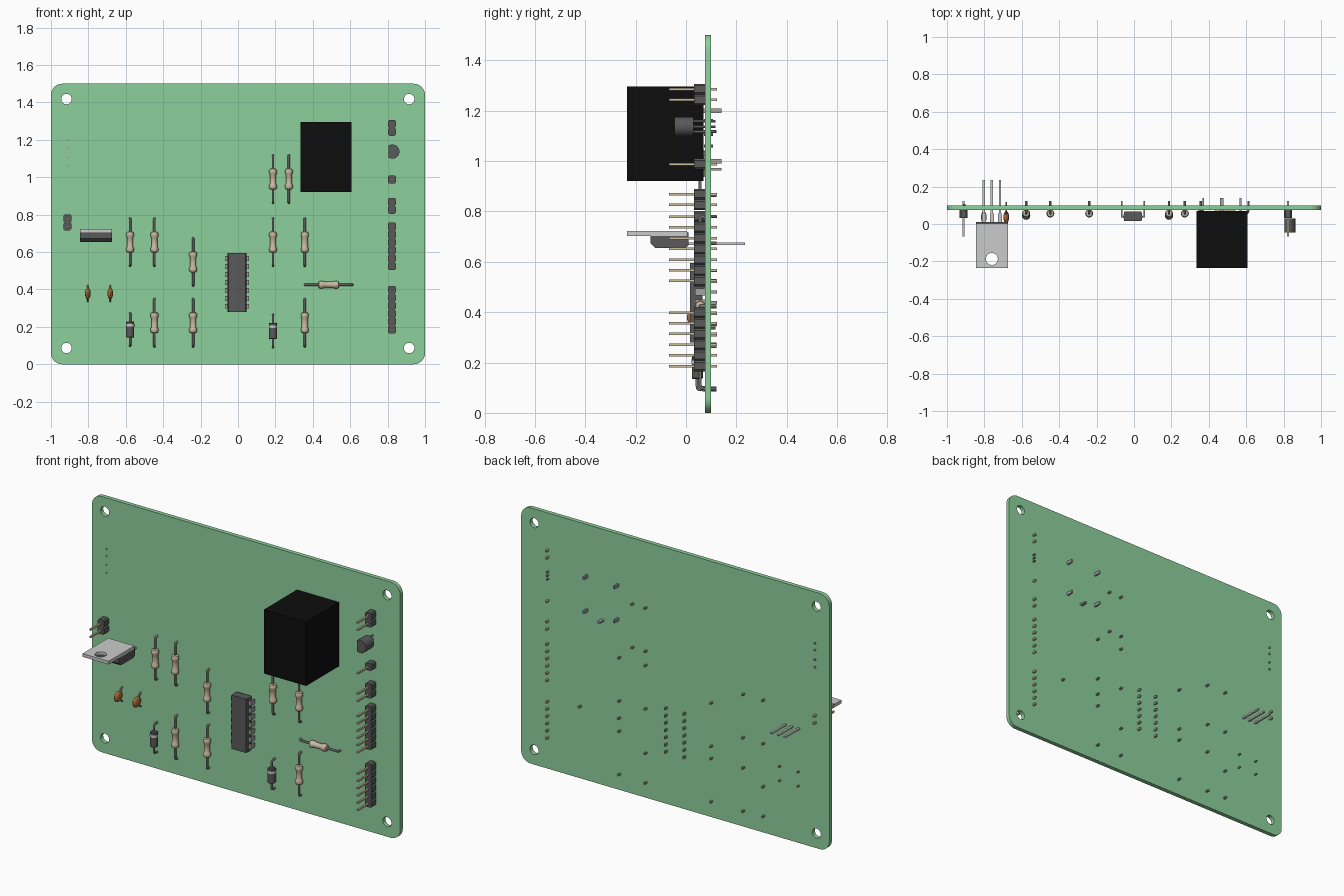
import bpy, bmesh
from math import pi, sin, cos, radians
from mathutils import Matrix, Vector

if "Cube" in bpy.data.objects:
    bpy.data.objects.remove(bpy.data.objects["Cube"])


def material(name, *rgb):
    m = bpy.data.materials.new(name)
    m.diffuse_color = (*rgb, 1)
    m.use_nodes = True
    m.node_tree.nodes["Principled BSDF"].inputs["Base Color"].default_value = m.diffuse_color
    return m


GREEN = material("board_green", 0.27, 0.63, 0.33)
TAN = material("resistor_tan", 0.58, 0.48, 0.35)
GOLD = material("pin_gold", 0.62, 0.52, 0.34)
METAL = material("lead_metal", 0.36, 0.36, 0.34)
BRIGHT = material("tab_metal", 0.6, 0.6, 0.58)
DARK = material("dark_plastic", 0.1, 0.1, 0.1)
BLACK = material("relay_black", 0.004, 0.004, 0.004)
BROWN = material("capacitor_brown", 0.42, 0.15, 0.04)


def finish(bm, name, mat, smooth=True):
    bmesh.ops.remove_doubles(bm, verts=bm.verts, dist=1e-5)
    bmesh.ops.recalc_face_normals(bm, faces=bm.faces)
    me = bpy.data.meshes.new(name)
    bm.to_mesh(me)
    bm.free()
    if smooth:
        me.shade_smooth()
        me.set_sharp_from_angle(angle=radians(35))
    me.materials.append(mat)
    ob = bpy.data.objects.new(name, me)
    bpy.context.collection.objects.link(ob)
    return ob


def curve_bmesh(loops, cyclic, **settings):
    """Evaluate a temporary curve made of poly splines into a bmesh."""
    cu = bpy.data.curves.new("temp", 'CURVE')
    for k, v in settings.items():
        setattr(cu, k, v)
    for pts in loops:
        sp = cu.splines.new('POLY')
        sp.points.add(len(pts) - 1)
        for p, co in zip(sp.points, pts):
            p.co = (*co, 1) if len(co) == 3 else (*co, 0, 1)
        sp.use_cyclic_u = cyclic
    ob = bpy.data.objects.new("temp", cu)
    bpy.context.collection.objects.link(ob)
    dg = bpy.context.evaluated_depsgraph_get()
    me = bpy.data.meshes.new_from_object(ob.evaluated_get(dg))
    bm = bmesh.new()
    bm.from_mesh(me)
    bpy.data.objects.remove(ob)
    bpy.data.curves.remove(cu)
    bpy.data.meshes.remove(me)
    return bm


def plate(name, loops, lo, hi, axes, mat):
    """Outline with optional holes, drawn in two axes, extruded along the third."""
    bm = curve_bmesh(loops, True, dimensions='2D', fill_mode='BOTH', extrude=(hi - lo) / 2)
    order = [axes.index(a) if a in axes else 2 for a in "xyz"]
    for v in bm.verts:
        c = (v.co.x, v.co.y, v.co.z + (lo + hi) / 2)
        v.co = [c[i] for i in order]
    return finish(bm, name, mat)


def wires(name, paths, r, mat=METAL):
    bm = curve_bmesh(paths, False, dimensions='3D', fill_mode='FULL', bevel_depth=r,
                     bevel_resolution=2, use_fill_caps=True)
    return finish(bm, name, mat)


def boxes(name, items, mat):
    """Several boxes in one mesh, each given by its low and high corner."""
    bm = bmesh.new()
    for lo, hi in items:
        lo, hi = Vector(lo), Vector(hi)
        bmesh.ops.create_cube(bm, size=1, matrix=Matrix.Translation((lo + hi) / 2)
                              @ Matrix.Diagonal((*(hi - lo), 1)))
    return finish(bm, name, mat, False)


def lathe(name, profile, centre, mat, along_x=False, n=20):
    bm = bmesh.new()
    rings = [[bm.verts.new((r * cos(2 * pi * i / n), r * sin(2 * pi * i / n), t))
              for i in range(n)] for r, t in profile]
    for a, b in zip(rings, rings[1:]):
        for i in range(n):
            bm.faces.new((a[i], a[(i + 1) % n], b[(i + 1) % n], b[i]))
    bm.faces.new(rings[0])
    bm.faces.new(rings[-1])
    turn = Matrix.Rotation(pi / 2, 4, 'Y') if along_x else Matrix()
    bm.transform(Matrix.Translation(centre) @ turn)
    return finish(bm, name, mat)


def arc(cx, cy, r, a0, a1, n):
    return [(cx + r * cos(radians(a0 + (a1 - a0) * i / n)),
             cy + r * sin(radians(a0 + (a1 - a0) * i / n))) for i in range(n + 1)]


def circle(cx, cy, r, n=28):
    return arc(cx, cy, r, 0, 360, n)[:-1]


# Board with rounded corners and four mounting holes
R = 0.06
outline = (arc(1 - R, R, R, -90, 0, 8) + arc(1 - R, 1.5 - R, R, 0, 90, 8)
           + arc(R - 1, 1.5 - R, R, 90, 180, 8) + arc(R - 1, R, R, 180, 270, 8))
holes = [circle(x, z, 0.028) for x in (-0.917, 0.915) for z in (0.087, 1.418)]
plate("circuit_board", [outline] + holes, 0.075, 0.1, "xz", GREEN)


# Axial parts: one bent lead through a turned body
def axial_lead(name, x, z, half, y, along_x=False):
    side = [(0.122, 0), (0.078, 0), (y + 0.006, 0.003), (y + 0.001, 0.008), (y, 0.016)]
    path = [(yy, -half + d) for yy, d in side] + [(yy, half - d) for yy, d in reversed(side)]
    pts = [(x + t, yy, z) if along_x else (x, yy, z + t) for yy, t in path]
    wires(name, [pts], 0.0065)


half_body = [(0.008, 0.056), (0.017, 0.053), (0.021, 0.046), (0.021, 0.032), (0.0165, 0.024)]
resistor_profile = [(r, -t) for r, t in half_body] + half_body[::-1]
resistors = [(0.187, 0.99), (0.272, 0.99), (-0.577, 0.653), (-0.447, 0.653), (0.187, 0.653),
             (0.357, 0.653), (-0.24, 0.547), (-0.447, 0.222), (-0.24, 0.222), (0.357, 0.222),
             (0.485, 0.425)]
for i, (x, z) in enumerate(resistors):
    flat = i == len(resistors) - 1
    lathe(f"resistor_body_{i}", resistor_profile, (x, 0.056, z), TAN, flat)
    axial_lead(f"resistor_lead_{i}", x, z, 0.127, 0.056, flat)

for i, (x, z) in enumerate([(-0.577, 0.186), (0.187, 0.178)]):
    lathe(f"diode_body_{i}", [(0.018, -0.043), (0.022, -0.04), (0.022, 0.04), (0.018, 0.043)],
          (x, 0.045, z), DARK)
    lathe(f"diode_band_{i}", [(0.0225, 0.016), (0.0225, 0.03)], (x, 0.045, z), BRIGHT)
    axial_lead(f"diode_lead_{i}", x, z, 0.087, 0.045)

# Disc capacitors
for i, x in enumerate((-0.803, -0.683)):
    bm = bmesh.new()
    bmesh.ops.create_uvsphere(bm, u_segments=20, v_segments=12, radius=1)
    bm.transform(Matrix.Translation((x, 0.036, 0.378)) @ Matrix.Diagonal((0.015, 0.033, 0.031, 1)))
    finish(bm, f"capacitor_disc_{i}", BROWN)
    wires(f"capacitor_leads_{i}", [[(x, 0.045, 0.378 + s * 0.015), (x, 0.068, 0.378 + s * 0.038),
          (x, 0.078, 0.378 + s * 0.042), (x, 0.118, 0.378 + s * 0.042)] for s in (-1, 1)], 0.005)

# Chip body and its two rows of legs
CX, CZ, P = -0.006, 0.4375, 0.0425
plate("chip_body", [[(CX - 0.051, 0.04), (CX - 0.046, 0.015), (CX + 0.046, 0.015),
                     (CX + 0.051, 0.04), (CX + 0.046, 0.066), (CX - 0.046, 0.066)]],
      0.28, 0.595, "xy", DARK)
legs = []
for s in (-1, 1):
    for k in range(-3, 4):
        z = CZ + k * P
        for a, b, y0, y1, h in [(0.045, 0.064, 0.036, 0.044, 0.013), (0.056, 0.064, 0.036, 0.075, 0.013),
                                (0.056, 0.064, 0.07, 0.123, 0.006)]:
            x0, x1 = sorted((CX + s * a, CX + s * b))
            legs.append(((x0, y0, z - h), (x1, y1, z + h)))
boxes("chip_legs", legs, METAL)

# Relay block and its pins
boxes("relay_case", [((0.333, -0.235, 0.92), (0.607, 0.07, 1.295))], BLACK)
boxes("relay_pins", [((x - w, 0.06, z - h), (x + w, 0.14, z + h)) for x, z, w, h in
      [(0.37, 1.2, 0.005, 0.009), (0.57, 1.2, 0.005, 0.009), (0.37, 1.0, 0.005, 0.009),
       (0.57, 1.0, 0.005, 0.009), (0.47, 0.967, 0.009, 0.005)]], METAL)

# Pin headers: chamfered cell per pin plus a long square pin
H, C = P / 2, 0.007
for i, (x, z0, n) in enumerate([(0.823, 0.186, 6), (0.823, 0.524, 6), (0.823, 0.826, 2),
                                (0.823, 0.988, 1), (0.823, 1.243, 2), (-0.912, 0.737, 2)]):
    zs = [z0 + k * P for k in range(n)]
    right = [(x + dx, z + dz) for z in zs for dx, dz in
             ((H - C, -H), (H, C - H), (H, H - C), (H - C, H))]
    right = [p for k, p in enumerate(right) if k % 4 or k == 0]
    left = [(2 * x - a, b) for a, b in reversed(right)]
    plate(f"header_block_{i}", [right + left], 0.032, 0.075, "xz", DARK)
    boxes(f"header_pins_{i}", [((x - 0.005, -0.068, z - 0.005), (x + 0.005, 0.124, z + 0.005))
                               for z in zs], GOLD)

# Small transistor with a flat side
plate("transistor_body", [arc(0.825, 1.137, 0.038, -122, 122, 24)], -0.046, 0.03, "xz", DARK)
wires("transistor_leads", [[(0.823, 0.025, 1.137 + d), (0.823, 0.118, 1.137 + d)]
                           for d in (-0.021, 0, 0.021)], 0.005)

# Power regulator lying out from the board
plate("regulator_tab", [[(-0.845, -0.235), (-0.675, -0.235), (-0.675, 0.003), (-0.845, 0.003)],
                        circle(-0.76, -0.187, 0.032)], 0.703, 0.722, "xy", BRIGHT)
plate("regulator_body", [[(-0.14, 0.704), (-0.14, 0.672), (-0.122, 0.655), (-0.003, 0.655),
                          (0.01, 0.665), (0.01, 0.715), (0.003, 0.72), (0.0, 0.704)]],
      -0.845, -0.675, "yz", DARK)
boxes("regulator_leads", [b for x in (-0.803, -0.76, -0.717) for b in
      (((x - 0.011, 0.005, 0.667), (x + 0.011, 0.055, 0.677)),
       ((x - 0.006, 0.05, 0.667), (x + 0.006, 0.235, 0.677)))], BRIGHT)

# Thin terminal pins near the left edge
wires("terminal_pins", [[(-0.908, 0.072, z), (-0.908, 0.107, z)]
                        for z in (1.06, 1.105, 1.16, 1.2)], 0.006)
